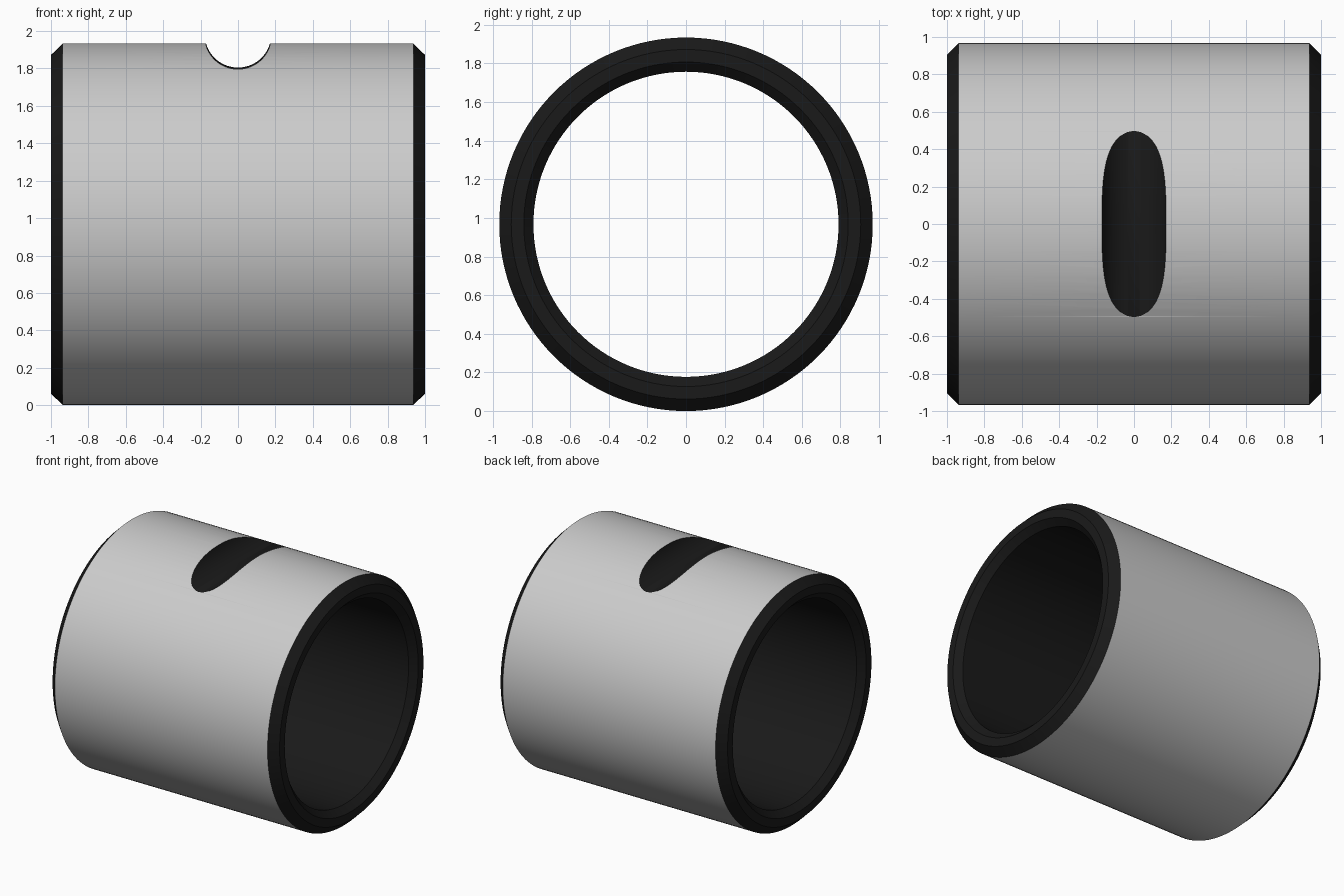
import bpy, bmesh, math

if "Cube" in bpy.data.objects:
    bpy.data.objects.remove(bpy.data.objects["Cube"])

R, BORE, ZC, N = 0.967, 0.79, 0.967, 128

dark = bpy.data.materials.new("dark_finish")
dark.diffuse_color = (0.01, 0.01, 0.01, 1)
dark.use_nodes = True
dark.node_tree.nodes["Principled BSDF"].inputs["Base Color"].default_value = dark.diffuse_color


def make(name, rings, closed, centre, along, dark_rule):
    """Loft circles (position along axis, radius) into a solid."""
    bm = bmesh.new()
    loops = []
    for p, r in rings:
        loop = []
        for i in range(N):
            a = 2 * math.pi * i / N
            u, w = r * math.cos(a), r * math.sin(a)
            co = (p, u, centre + w) if along == 'X' else (u, p, centre + w)
            loop.append(bm.verts.new(co))
        loops.append(loop)
    count = len(loops)
    for k in range(count if closed else count - 1):
        a, b = loops[k], loops[(k + 1) % count]
        for i in range(N):
            j = (i + 1) % N
            f = bm.faces.new((a[i], a[j], b[j], b[i]))
            f.material_index = 1 if dark_rule(k) else 0
    if not closed:
        for loop in (loops[0], loops[-1]):
            bm.faces.new(loop).material_index = 1
    bmesh.ops.recalc_face_normals(bm, faces=bm.faces)
    me = bpy.data.meshes.new(name)
    bm.to_mesh(me)
    bm.free()
    me.materials.append(None)
    me.materials.append(dark)
    ob = bpy.data.objects.new(name, me)
    bpy.context.collection.objects.link(ob)
    return ob


# Bushing body: chamfered outside, eased bore mouth, only the outer wall is grey
profile = [(-0.937, R), (0.937, R), (1, 0.905), (1, 0.84), (0.95, BORE),
           (-0.95, BORE), (-1, 0.84), (-1, 0.905)]
body = make("bushing_body", profile, True, ZC, 'X', lambda k: k != 0)

# Groove cutter across the top, widening slightly towards both ends
cutter = make("groove_cutter", [(-0.7, 0.19), (0, 0.178), (0.7, 0.19)],
              False, 1.983, 'Y', lambda k: True)
cutter.hide_render = True
cutter.hide_viewport = False

mod = body.modifiers.new("groove", 'BOOLEAN')
mod.operation = 'DIFFERENCE'
mod.solver = 'EXACT'
mod.object = cutter

bpy.context.view_layer.objects.active = body
body.select_set(True)
cutter.select_set(False)
bpy.ops.object.modifier_apply(modifier=mod.name)
bpy.data.objects.remove(cutter)
bpy.ops.object.shade_smooth_by_angle(angle=math.radians(30))
